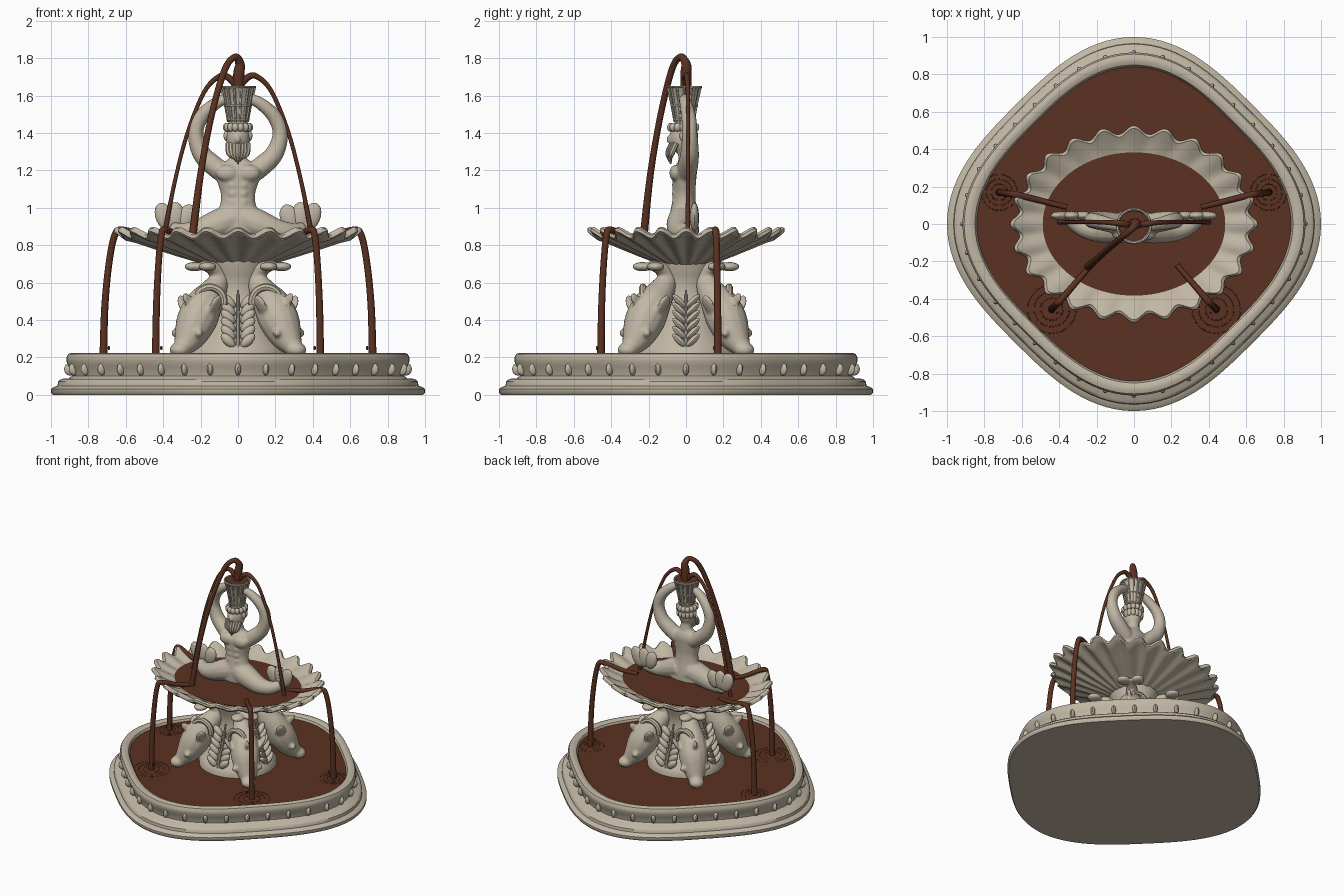
import bpy, bmesh, math
from math import sin, cos, pi, tau, radians
from mathutils import Vector, Matrix

if "Cube" in bpy.data.objects:
    bpy.data.objects.remove(bpy.data.objects["Cube"])


def material(name, col):
    m = bpy.data.materials.new(name)
    m.diffuse_color = (*col, 1)
    m.use_nodes = True
    m.node_tree.nodes["Principled BSDF"].inputs["Base Color"].default_value = m.diffuse_color
    return m


STONE = material("stone", (0.53, 0.47, 0.37))
WATER = material("water", (0.105, 0.031, 0.015))


def finish(name, bm, mat):
    bmesh.ops.recalc_face_normals(bm, faces=bm.faces)
    me = bpy.data.meshes.new(name)
    bm.to_mesh(me)
    bm.free()
    me.materials.append(mat)
    ob = bpy.data.objects.new(name, me)
    bpy.context.collection.objects.link(ob)
    return ob


def add_loft(bm, rings):
    vs = [[bm.verts.new(p) for p in r] for r in rings]
    n = len(vs[0])
    for a, b in zip(vs, vs[1:]):
        for i in range(n):
            bm.faces.new((a[i], a[(i + 1) % n], b[(i + 1) % n], b[i]))
    bm.faces.new(vs[0])
    bm.faces.new(vs[-1])


def spline(pts, k=6):
    """Catmull-Rom through tuples of any length."""
    out = []
    for i in range(len(pts) - 1):
        p0, p1, p2, p3 = pts[max(i - 1, 0)], pts[i], pts[i + 1], pts[min(i + 2, len(pts) - 1)]
        for j in range(k):
            t = j / k
            out.append(tuple(0.5 * (2 * b + (c - a) * t + (2 * a - 5 * b + 4 * c - d) * t * t
                             + (3 * b - a - 3 * c + d) * t ** 3) for a, b, c, d in zip(p0, p1, p2, p3)))
    return out + [tuple(pts[-1])]


def add_tube(bm, pts, n=14, k=6):
    """Points are (x, y, z, radius)."""
    s = spline(pts, k)
    P = [Vector(p[:3]) for p in s]
    up, rings = None, []
    for i, p in enumerate(P):
        t = (P[min(i + 1, len(P) - 1)] - P[max(i - 1, 0)]).normalized()
        u = (t.orthogonal() if up is None else up - t * up.dot(t)).normalized()
        up, v = u, t.cross(u)
        rings.append([p + max(s[i][3], .003) * (u * cos(tau * j / n) + v * sin(tau * j / n)) for j in range(n)])
    add_loft(bm, rings)


def add_ball(bm, c, r, rot=None, seg=16):
    m = Matrix.Translation(c) @ (rot or Matrix()) @ Matrix.Diagonal((*r, 1))
    bmesh.ops.create_uvsphere(bm, u_segments=seg, v_segments=seg // 2 + 2, radius=1, matrix=m)


def add_ring(bm, c, R, r, n=40, a0=0, a1=tau, axis='Z', m=8):
    pts = []
    for i in range(n + 1):
        a = a0 + (a1 - a0) * i / n
        o = (R * cos(a), R * sin(a), 0) if axis == 'Z' else (R * cos(a), 0, R * sin(a))
        pts.append((c[0] + o[0], c[1] + o[1], c[2] + o[2], r))
    add_tube(bm, pts, m, 1)


def lathe(bm, prof, n=48, c=(0, 0), ry=1):
    add_loft(bm, [[(c[0] + r * cos(tau * i / n), c[1] + ry * r * sin(tau * i / n), z) for i in range(n)] for r, z in prof])


def blend(ob, size):
    m = ob.modifiers.new("blend", 'REMESH')
    m.mode, m.voxel_size, m.use_smooth_shade = 'VOXEL', size, True
    s = ob.modifiers.new("soften", 'SMOOTH')
    s.iterations, s.factor = 3, 0.5


def diamond(d, z, n=128, e=2.9):
    """Softly bowed diamond outline reaching distance d on the axes, starting mid-side."""
    out = []
    for i in range(n):
        a = tau * i / n - pi / 4
        u, v = abs(cos(a + pi / 4)), abs(sin(a + pi / 4))
        r = d * (2 * .5 ** (e / 2)) ** (1 / e) / (u ** e + v ** e) ** (1 / e)
        out.append(Vector((r * cos(a), r * sin(a), z)))
    return out


# Lower basin with moulded profile
prof = [(.99, 0), (1, .012), (1, .03), (.985, .042), (.965, .048), (.962, .07), (.945, .085), (.905, .088), (.89, .1),
        (.893, .12), (.905, .15), (.917, .18), (.917, .2), (.908, .218), (.89, .224), (.87, .224), (.85, .215), (.838, .19), (.83, .14)]
bm = bmesh.new()
add_loft(bm, [diamond(d, z) for d, z in prof])
finish("lower_basin", bm, STONE)
bm = bmesh.new()
add_loft(bm, [diamond(.84, .17), diamond(.84, .2)])
finish("lower_water", bm, WATER)

# Egg ornaments spaced around the basin wall
bm = bmesh.new()
loop = diamond(.9, .137)
lens = [(loop[(i + 1) % len(loop)] - p).length for i, p in enumerate(loop)]
step = sum(lens) / 36
acc, want = 0, step / 2
for i, p in enumerate(loop):
    q = loop[(i + 1) % len(loop)]
    while want < acc + lens[i]:
        c = p.lerp(q, (want - acc) / lens[i])
        add_ball(bm, c, (.016, .03, .034), Matrix.Rotation(math.atan2((q - p).y, (q - p).x), 4, 'Z'), 12)
        want += step
    acc += lens[i]
finish("basin_eggs", bm, STONE)

# Pedestal column
bm = bmesh.new()
lathe(bm, [(.28, .18), (.28, .23), (.26, .26), (.21, .32), (.17, .42), (.145, .52), (.14, .58), (.155, .64), (.175, .69), (.18, .73)])
finish("pedestal", bm, STONE)

# Four dolphins with tails raised under the bowl
for k in range(4):
    bm = bmesh.new()
    add_tube(bm, [(.46, 0, .235, .03), (.41, 0, .265, .06), (.36, 0, .32, .09), (.31, 0, .4, .108), (.255, 0, .48, .1),
                  (.19, 0, .55, .076), (.145, 0, .62, .052), (.18, 0, .67, .04), (.27, 0, .695, .025)])
    add_ball(bm, (.44, 0, .24), (.055, .055, .042))
    add_ball(bm, (.37, 0, .5), (.06, .016, .03), Matrix.Rotation(-.7, 4, 'Y'))
    for s in (-1, 1):
        add_ball(bm, (.385, s * .09, .33), (.022, .022, .022))
        add_ball(bm, (.29, s * .12, .48), (.04, .016, .06), Matrix.Rotation(s * -.5, 4, 'X'))
        add_ball(bm, (.28, s * .05, .685), (.055, .05, .025), Matrix.Rotation(s * .6, 4, 'Z'))
    bm.transform(Matrix.Rotation(pi / 4 + k * pi / 2, 4, 'Z'))
    blend(finish("dolphin_%d" % k, bm, STONE), .01)

# Leaf sprays on each side and scroll arcs in front and behind
bm = bmesh.new()
for k in range(4):
    part = bmesh.new()
    w = 1.25 if k % 2 == 0 else .85
    add_tube(part, [(0, -.26, .25, .01), (0, -.2, .4, .01), (0, -.155, .56, .006)], 8)
    for i in range(6):
        z = .27 + i * .042
        for s in (-1, 1):
            add_ball(part, (s * .042 * w, -.25 + i * .015, z + .02), (.022 * w, .025, .05), Matrix.Rotation(s * .8, 4, 'Y'), 10)
    if k % 2 == 0:
        for s in (-1, 1):
            add_ring(part, (s * .15, -.23, .5), .075, .02, 20, pi / 2 - s * 1.4, pi / 2 + s * 1.8, 'Y')
    part.transform(Matrix.Rotation(k * pi / 2, 4, 'Z'))
    me = bpy.data.meshes.new("tmp")
    part.to_mesh(me)
    part.free()
    bm.from_mesh(me)
    bpy.data.meshes.remove(me)
finish("leaf_sprays", bm, STONE)

# Fluted oval shell bowl
bowl = [(.16, .69, 0), (.22, .71, .3), (.35, .752, .6), (.48, .795, .8), (.58, .83, 1), (.63, .842, 1), (.645, .855, 1),
        (.643, .872, 1), (.625, .88, 1), (.605, .87, 1), (.55, .848, .7), (.48, .825, .12), (.3, .79, .0), (.05, .78, 0)]
bm = bmesh.new()
N = 336
rings = []
for r, z, a in bowl:
    ring = []
    for i in range(N):
        t = tau * i / N
        f = a * cos(24 * t)
        rr = r - .004 + .022 * f
        ring.append((rr * cos(t), (r * .79 - .004 + .022 * f) * sin(t), z + .018 * f))
    rings.append(ring)
add_loft(bm, rings)
finish("shell_bowl", bm, STONE)
bm = bmesh.new()
lathe(bm, [(.46, .815), (.488, .832)], 96, ry=.785)
finish("bowl_water", bm, WATER)

# Twin-tailed figure: torso, head, arms and tails blended together
bm = bmesh.new()
torso = [(.86, .15, .08, -.01), (.94, .135, .078, -.012), (1.0, .1, .068, -.012), (1.07, .092, .06, -.01), (1.14, .112, .064, -.01),
         (1.2, .13, .064, -.005), (1.235, .105, .05, 0), (1.26, .05, .04, 0), (1.32, .04, .04, -.01)]
add_loft(bm, [[(rx * cos(tau * i / 24), yc + ry * sin(tau * i / 24), z) for i in range(24)] for z, rx, ry, yc in spline(torso, 4)])
add_ball(bm, (0, -.02, 1.37), (.064, .07, .085))
add_ball(bm, (0, -.09, 1.365), (.013, .018, .022))
for s in (-1, 1):
    add_tube(bm, [(s * .07, 0, 1.18, .055), (s * .13, .01, 1.225, .055), (s * .195, .02, 1.29, .05), (s * .226, .02, 1.39, .042),
                  (s * .2, .015, 1.48, .04), (s * .13, 0, 1.55, .034), (s * .065, -.01, 1.585, .028)])
    add_tube(bm, [(s * .03, -.01, .94, .085), (s * .11, -.025, .91, .08), (s * .21, -.03, .875, .065), (s * .29, -.01, .87, .05),
                  (s * .35, .03, .89, .035)])
    add_ball(bm, (s * .058, -.055, 1.185), (.062, .034, .044))
    for z in (1.03, 1.075, 1.12):
        add_ball(bm, (s * .026, -.062, z), (.026, .014, .022))
blend(finish("figure", bm, STONE), .009)

# Tail fins
bm = bmesh.new()
for s in (-1, 1):
    for x, z, a, h in ((.275, .95, -.35, .07), (.335, .955, 0, .075), (.39, .95, .4, .08)):
        add_ball(bm, (s * x, .045, z), (.05, .024, h), Matrix.Rotation(s * a, 4, 'Y'))
finish("tail_fins", bm, STONE)

# Beard strands and hair curls
bm = bmesh.new()
for i in range(-3, 4):
    x = i * .016
    add_tube(bm, [(x * 1.1, -.075 + abs(x) * .5, 1.345, .014), (x, -.095 + abs(x) * .4, 1.29, .015), (x * .5, -.08, 1.235 + abs(x) * .6, .005)], 8)
for i in range(14):
    a = tau * i / 14
    add_ball(bm, (.062 * cos(a), -.015 + .068 * sin(a), 1.43), (.02, .02, .024), None, 10)
    if sin(a) > -.3:
        add_ball(bm, (.06 * cos(a), -.015 + .062 * sin(a), 1.385), (.018, .02, .03), None, 10)
finish("beard_and_hair", bm, STONE)

# Woven basket on the head
bm = bmesh.new()
lathe(bm, [(.048, 1.44), (.052, 1.47), (.068, 1.56), (.085, 1.64), (.094, 1.65), (.085, 1.65), (.078, 1.635)], 32, (0, -.01))
for i in range(14):
    a = tau * i / 14
    add_tube(bm, [(r * cos(a), -.01 + r * sin(a), z, .007) for r, z in ((.052, 1.46), (.07, 1.56), (.09, 1.645))], 6, 2)
for R, z in ((.054, 1.47), (.067, 1.545), (.09, 1.645)):
    add_ring(bm, (0, -.01, z), R, .007, 32, m=6)
finish("basket", bm, STONE)

# Jets from the basket into the bowl
bm = bmesh.new()
lathe(bm, [(.08, 1.63), (.08, 1.648)], 32, (0, -.01))
add_tube(bm, [(0, 0, 1.63, .03), (.005, 0, 1.72, .03), (.01, 0, 1.77, .025), (-.015, -.03, 1.806, .018), (-.07, -.075, 1.74, .018), (-.14, -.135, 1.5, .017),
              (-.2, -.19, 1.18, .018), (-.245, -.228, .83, .022)])
for s in (-1, 1):
    add_tube(bm, [(s * .01, 0, 1.65, .018), (s * .05, 0, 1.695, .018), (s * .1, .005, 1.702, .015), (s * .18, .01, 1.62, .012), (s * .27, .01, 1.4, .011),
                  (s * .34, .01, 1.13, .011), (s * .4, .01, .82, .014)], 10)
finish("upper_jets", bm, WATER)

# Overflow streams from the bowl with ripple rings where they land
bm = bmesh.new()
for s in (-1, 1):
    for (x0, y0), (x1, y1), (x2, y2) in (((.36, .09), (.62, .155), (.72, .17)), ((.23, -.22), (.39, -.405), (.44, -.455))):
        L = lambda f: (s * (x1 + (x2 - x1) * f), y1 + (y2 - y1) * f)
        add_tube(bm, [(s * x0, y0, .835, .014), (s * (x0 + x1) / 2, (y0 + y1) / 2, .85, .016), (s * x1, y1, .882, .018), (*L(.4), .85, .018),
                      (*L(.7), .7, .018), (*L(.92), .47, .019), (s * x2, y2, .19, .021)], 12)
        for R in (.06, .095, .13):
            add_ring(bm, (s * x2, y2, .197), R if x2 < .6 else R * .75, .005, 32, m=6)
        add_ball(bm, (s * (x2 - .03), y2 - .02, .25), (.007, .007, .012), None, 8)
finish("overflow_streams", bm, WATER)

bpy.ops.object.select_all(action='SELECT')
bpy.context.view_layer.objects.active = bpy.data.objects["lower_basin"]
bpy.ops.object.shade_smooth_by_angle(angle=radians(40))
